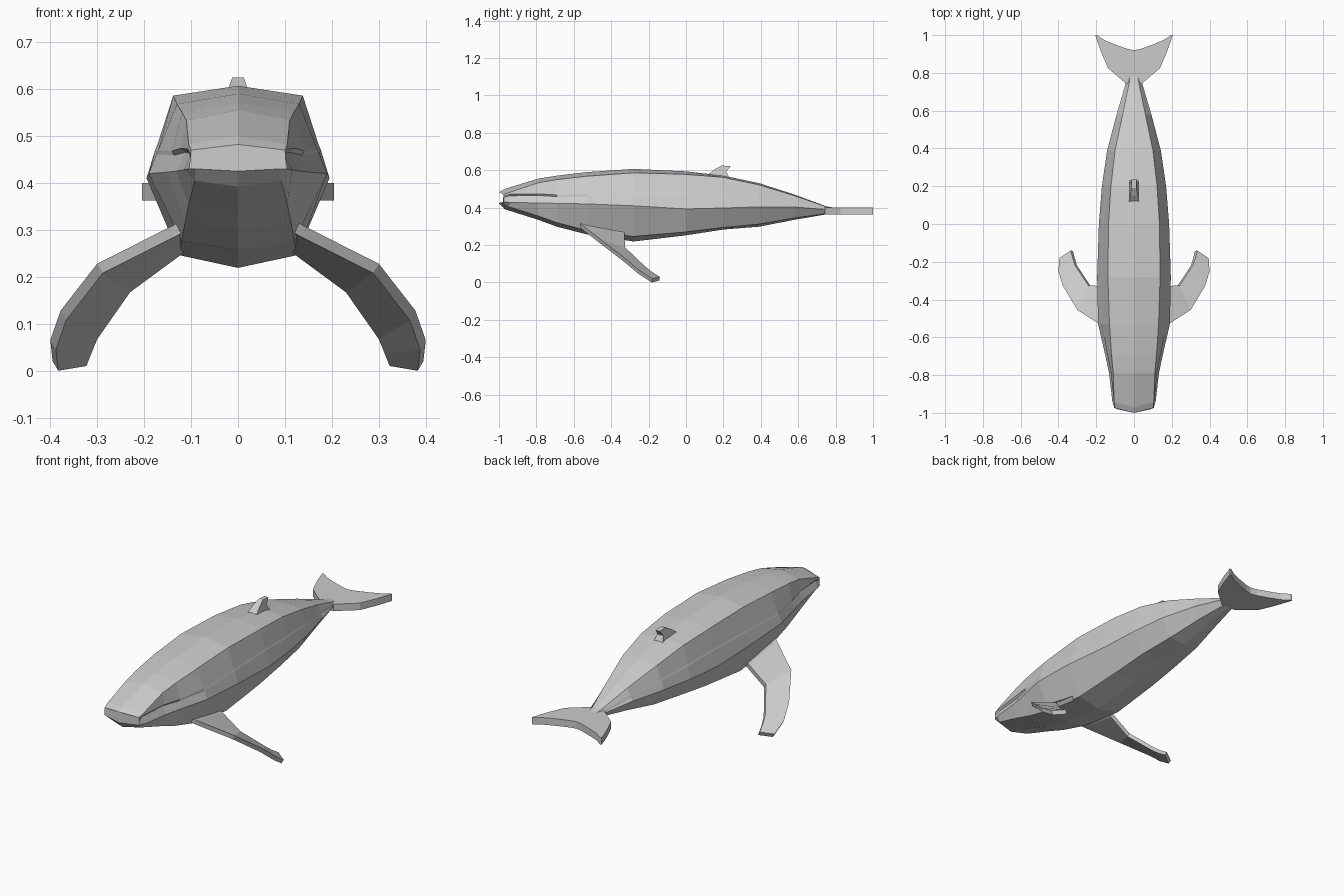
import bpy, bmesh
from mathutils import Vector


def finish(name, verts, faces, mirror=False):
    me = bpy.data.meshes.new(name)
    me.from_pydata([tuple(v) for v in verts], [], faces)
    bm = bmesh.new()
    bm.from_mesh(me)
    bmesh.ops.remove_doubles(bm, verts=bm.verts, dist=0.0005)
    bmesh.ops.recalc_face_normals(bm, faces=bm.faces)
    bm.to_mesh(me)
    bm.free()
    ob = bpy.data.objects.new(name, me)
    bpy.context.collection.objects.link(ob)
    if mirror:
        m = ob.modifiers.new("mirror", 'MIRROR')
        m.use_clip = True
    return ob


def loft(name, rings, mirror=False):
    """Skin closed rings of equal length and cap both ends."""
    n = len(rings[0])
    verts = [v for r in rings for v in r]
    faces = [(k * n + i, k * n + (i + 1) % n, (k + 1) * n + (i + 1) % n, (k + 1) * n + i)
             for k in range(len(rings) - 1) for i in range(n)]
    last = (len(rings) - 1) * n
    faces += [tuple(range(n)), tuple(range(last, last + n))]
    return finish(name, verts, faces, mirror)


# Body sections: y, top z, (shoulder x, z), (side x, z), (belly x, z), bottom z, lip z, mouth depth
sections = [
    (-1.00, .482, .100, .470, .105, .430, .090, .430, .425, .462, .004),
    (-0.97, .500, .105, .482, .115, .428, .092, .405, .392, .472, .012),
    (-0.79, .555, .110, .533, .132, .425, .105, .355, .335, .474, .014),
    (-0.69, .571, .119, .550, .153, .423, .112, .320, .298, .468, .008),
    (-0.53, .590, .130, .568, .190, .420, .120, .277, .257, .470, 0),
    (-0.28, .607, .138, .586, .195, .410, .125, .246, .219, .480, 0),
    (0.00, .594, .135, .578, .186, .393, .115, .270, .252, .480, 0),
    (0.20, .571, .122, .562, .170, .398, .105, .294, .283, .470, 0),
    (0.39, .531, .100, .522, .142, .404, .085, .312, .298, .455, 0),
    (0.58, .470, .060, .464, .092, .403, .055, .345, .335, .430, 0),
    (0.75, .407, .025, .405, .042, .390, .025, .368, .364, .397, 0),
    (0.82, .394, .015, .392, .025, .383, .015, .374, .372, .387, 0),
]
rings = []
for k, (y, top, cx, cz, sx, sz, bx, bz, bot, lip, depth) in enumerate(sections):
    t = (cz - lip) / (cz - sz)
    lx = cx + (sx - cx) * t
    half = [(cx, cz), (lx, lip), (lx + .004 - depth, lip - .009), (sx, sz), (bx, bz)]
    bow = .03 if k < 2 else 0
    prof = [(0, top)] + half + [(0, bot)] + [(-x, z) for x, z in reversed(half)]
    rings.append([(x, y + bow * (x / .11) ** 2, z) for x, z in prof])
loft("body", rings)

# Flippers: leading and trailing edges of the upper surface
lead = [(.11, -.575, .325), (.145, -.555, .306), (.30, -.455, .228),
        (.378, -.325, .128), (.40, -.25, .065), (.395, -.18, .02)]
trail = [(.09, -.33, .30), (.14, -.33, .262), (.242, -.325, .187),
         (.312, -.22, .087), (.325, -.18, .055), (.335, -.14, .03)]
drop = Vector((-.012, -.003, -.02))
loft("flippers", [[Vector(a), Vector(b), Vector(b) + drop, Vector(a) + drop]
                  for a, b in zip(lead, trail)], True)

# Tail flukes: strips between front and rear edges
front = [(0, .74), (.04, .742), (.138, .825), (.176, .915), (.205, 1.0)]
rear = [(0, .92), (.035, .927), (.10, .95), (.155, .973), (.196, 1.0)]
rings = []
for (ax, ay), (bx, by) in zip(front, rear):
    rings.append([(ax, ay, .363), (bx, by, .363), (bx, by, .400), (ax, ay, .400)])
n = 4
verts = [v for r in rings for v in r]
faces = [(k * n + i, k * n + (i + 1) % n, (k + 1) * n + (i + 1) % n, (k + 1) * n + i)
         for k in range(len(rings) - 1) for i in range(n)]
faces.append(tuple(range(len(verts) - n, len(verts))))
finish("tail_flukes", verts, faces, True)

# Dorsal fin: hooked profile, narrower toward the top
fin = [(.11, .57, .027), (.15, .603, .020), (.19, .625, .012), (.238, .622, .012),
       (.215, .592, .018), (.235, .555, .027), (.17, .55, .027)]
loft("dorsal_fin", [[(s * w, y, z) for y, z, w in fin] for s in (-1, 1)])
